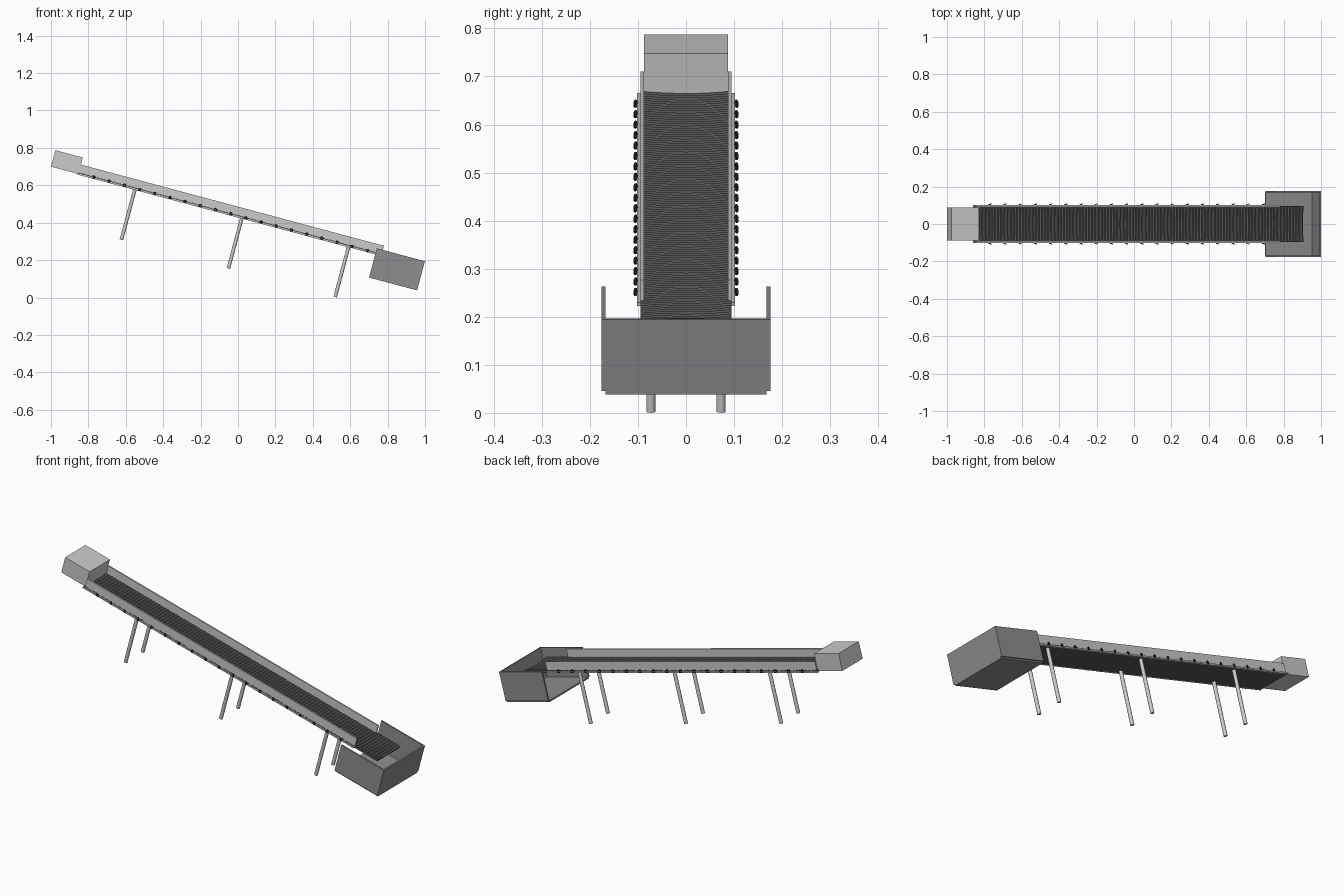
import bpy, bmesh, math
from mathutils import Matrix, Vector

if "Cube" in bpy.data.objects:
    bpy.data.objects.remove(bpy.data.objects["Cube"])

# Everything is laid out along the slope (u down the belt, y across, w normal), then tilted
TILT = Matrix.Rotation(math.radians(15), 4, 'Y')


def material(name, c):
    m = bpy.data.materials.new(name)
    m.diffuse_color = (*c, 1)
    m.use_nodes = True
    m.node_tree.nodes["Principled BSDF"].inputs["Base Color"].default_value = m.diffuse_color
    return m


RUBBER = material("dark_rubber", (0.09, 0.09, 0.095))
STEEL = material("hopper_steel", (0.27, 0.27, 0.285))
BLACK = material("black_steel", (0.03, 0.03, 0.035))


def finish(name, bm, mat=None, smooth=False):
    bmesh.ops.recalc_face_normals(bm, faces=bm.faces[:])
    bm.transform(TILT)
    me = bpy.data.meshes.new(name)
    bm.to_mesh(me)
    bm.free()
    ob = bpy.data.objects.new(name, me)
    bpy.context.collection.objects.link(ob)
    if mat:
        me.materials.append(mat)
    if smooth:
        bpy.ops.object.select_all(action='DESELECT')
        ob.select_set(True)
        bpy.context.view_layer.objects.active = ob
        bpy.ops.object.shade_smooth_by_angle()
    return ob


def box(name, u, y, w, mat=None):
    bm = bmesh.new()
    size = (u[1] - u[0], y[1] - y[0], w[1] - w[0])
    mid = (sum(u) / 2, sum(y) / 2, sum(w) / 2)
    bmesh.ops.create_cube(bm, size=1, matrix=Matrix.Translation(mid) @ Matrix.Diagonal((*size, 1)))
    return finish(name, bm, mat)


def mirrored(s, a, b):
    return tuple(sorted((s * a, s * b)))


# Drive housing at the top end
box("head_housing", (-1.147, -0.995), (-0.087, 0.087), (0.417, 0.508))

# Ribbed, slightly troughed belt with a flat underside
bm = bmesh.new()
RIBS, ACROSS, U0, U1, HALF = 105, 8, -1.0, 0.824, 0.095
rows = []
for i in range(2 * RIBS + 1):
    u = U0 + (U1 - U0) * i / (2 * RIBS)
    row = []
    for j in range(ACROSS + 1):
        t = 2 * j / ACROSS - 1
        row.append(bm.verts.new((u, t * HALF, 0.4185 + 0.004 * (i % 2) + 0.005 * t * t)))
    rows.append(row)
for a, b in zip(rows, rows[1:]):
    for j in range(ACROSS):
        bm.faces.new((a[j], a[j + 1], b[j + 1], b[j]))
ext = bmesh.ops.extrude_face_region(bm, geom=bm.faces[:], use_keep_orig=True)
for v in ext["geom"]:
    if isinstance(v, bmesh.types.BMVert):
        v.co.z = 0.4135
finish("belt", bm, RUBBER)

for s, side in ((-1, "front"), (1, "back")):
    # Side guards and lower rails
    box(side + "_guard", (-0.995, 0.682), mirrored(s, 0.087, 0.095), (0.420, 0.469))
    box(side + "_rail", (-1.003, 0.682), mirrored(s, 0.094, 0.102), (0.4125, 0.420))

    # Skewed idler rings along the rail
    for k in range(19):
        bm = bmesh.new()
        n, m, R, r = 12, 6, 0.0065, 0.0025
        place = (Matrix.Translation((-0.911 + 0.0841 * k, s * 0.105, 0.422))
                 @ Matrix.Rotation(s * math.radians(20), 4, 'Z'))
        ring = [[bm.verts.new(place @ Vector((
            (R + r * math.cos(b * math.tau / m)) * math.cos(a * math.tau / n),
            r * math.sin(b * math.tau / m),
            (R + r * math.cos(b * math.tau / m)) * math.sin(a * math.tau / n))))
            for b in range(m)] for a in range(n)]
        for a in range(n):
            for b in range(m):
                bm.faces.new((ring[a][b], ring[a][b - 1], ring[a - 1][b - 1], ring[a - 1][b]))
        finish(f"{side}_idler_{k + 1}", bm, BLACK, True)

    # Three legs, square to the slope
    for k, u in enumerate((-0.682, -0.09, 0.501)):
        bm = bmesh.new()
        bmesh.ops.create_cone(bm, cap_ends=True, segments=16, radius1=0.0095, radius2=0.0095,
                              depth=0.278, matrix=Matrix.Translation((u, s * 0.073, 0.276)))
        finish(f"{side}_leg_{k + 1}", bm, None, True)

    # Hopper side
    box(side + "_hopper_wall", (0.649, 0.915), mirrored(s, 0.168, 0.176), (0.292, 0.446), STEEL)

# Hopper floor and end, open toward the belt
box("hopper_floor", (0.649, 0.915), (-0.168, 0.168), (0.2845, 0.292), STEEL)
box("hopper_end_wall", (0.907, 0.915), (-0.168, 0.168), (0.292, 0.446), STEEL)
